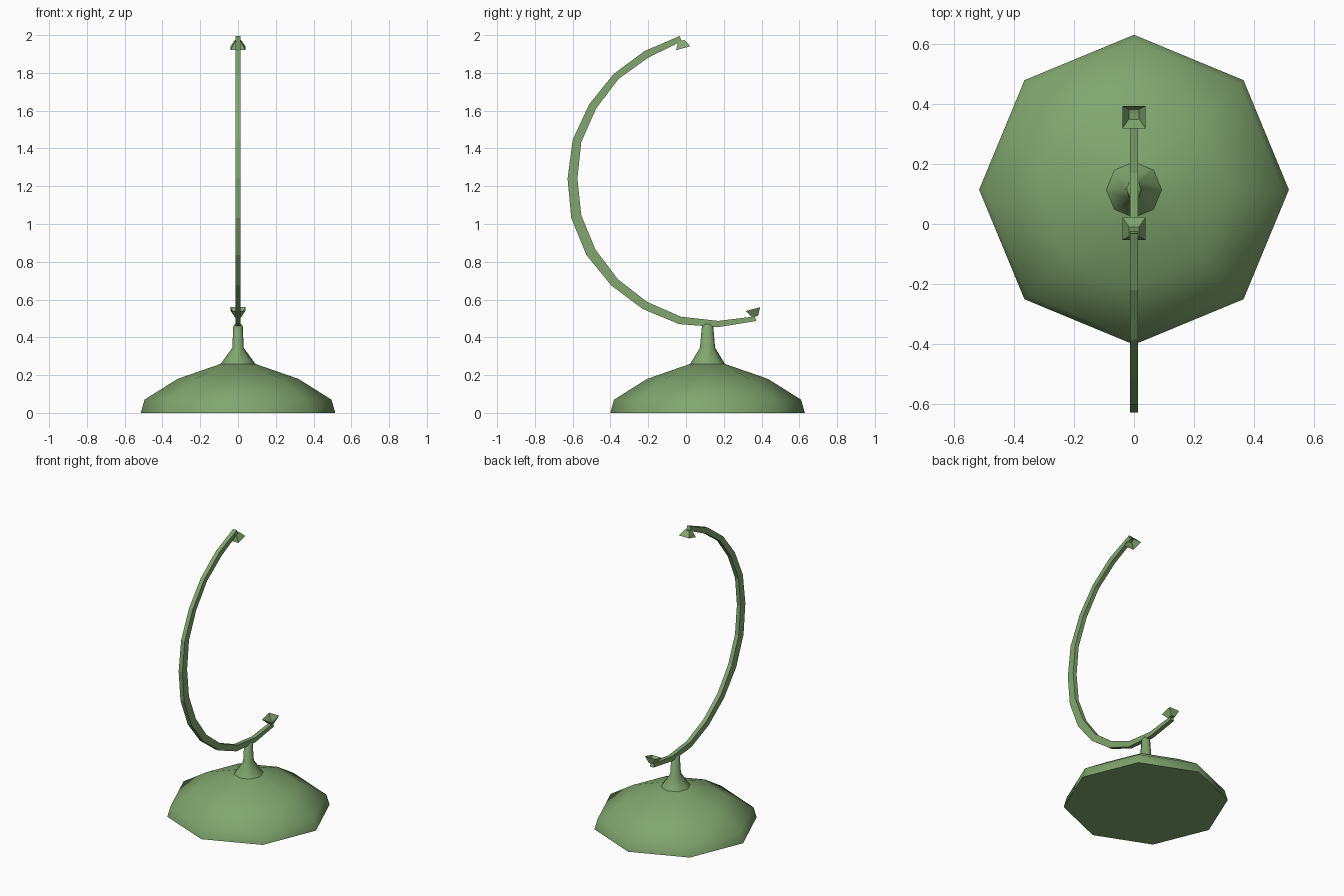
import bpy, bmesh
from math import sin, cos, pi, radians

cube = bpy.data.objects.get("Cube")
if cube:
    bpy.data.objects.remove(cube)

green = bpy.data.materials.new("sage green")
green.use_nodes = True
color = (0.22, 0.38, 0.16, 1)
green.diffuse_color = color
green.node_tree.nodes["Principled BSDF"].inputs["Base Color"].default_value = color

BASE_Y = 0.114                 # axis of the foot and stem
RING_Y, RING_Z = 0.17, 1.24    # centre of the curved arm


def loft(name, rings, cap_start=True, cap_end=True, smooth=60):
    """Skin a list of equal-sided rings of points."""
    bm = bmesh.new()
    loops = [[bm.verts.new(p) for p in ring] for ring in rings]
    for a, b in zip(loops, loops[1:]):
        n = len(a)
        for i in range(n):
            j = (i + 1) % n
            bm.faces.new((a[i], a[j], b[j], b[i]))
    if cap_start:
        bm.faces.new(loops[0][::-1])
    if cap_end:
        bm.faces.new(loops[-1])
    bmesh.ops.recalc_face_normals(bm, faces=bm.faces)
    mesh = bpy.data.meshes.new(name)
    bm.to_mesh(mesh)
    bm.free()
    mesh.materials.append(green)
    obj = bpy.data.objects.new(name, mesh)
    bpy.context.collection.objects.link(obj)
    bpy.ops.object.select_all(action='DESELECT')
    obj.select_set(True)
    bpy.context.view_layer.objects.active = obj
    if smooth:
        bpy.ops.object.shade_smooth_by_angle(angle=radians(smooth))
    return obj


def octagon(rx, ry, z):
    return [(rx * cos(i * pi / 4), BASE_Y + ry * sin(i * pi / 4), z) for i in range(8)]


def polar(x, radius, angle, offset=0):
    """Point in the arm's plane, with an optional step along the tangent."""
    return (x, RING_Y + radius * cos(angle) - offset * sin(angle),
            RING_Z + radius * sin(angle) + offset * cos(angle))


# Domed foot
loft("domed_foot", [octagon(r, r, z) for r, z in
                    ((0.515, 0), (0.495, 0.07), (0.32, 0.18), (0.09, 0.26))])

# Flared stem
loft("stem", [octagon(*p) for p in
              ((0.093, 0.093, 0.258), (0.03, 0.04, 0.345),
               (0.025, 0.03, 0.46), (0.017, 0.02, 0.47))])

# Curved arm, thickest around the lower back
outer = (0.782, 0.78, 0.783, 0.788, 0.797, 0.797, 0.805,
         0.806, 0.8, 0.797, 0.797, 0.786, 0.78)
inner = (0.752, 0.74, 0.746, 0.745, 0.75, 0.745, 0.75,
         0.75, 0.752, 0.753, 0.757, 0.753, 0.755)
angles = [radians(105 + 15 * i) for i in range(13)]
w = 0.014
loft("curved_arm", [[polar(-w, o, a), polar(w, o, a), polar(w, i, a), polar(-w, i, a)]
                    for o, i, a in zip(outer, inner, angles)], smooth=0)

# Open square cups at both arm ends, facing the centre
for name, angle in (("upper_cup", radians(105)), ("lower_cup", radians(285))):
    rings = []
    for radius, half in ((0.756, 0.016), (0.715, 0.039)):
        rings.append([polar(sx * half, radius, angle, sy * half)
                      for sx, sy in ((-1, -1), (1, -1), (1, 1), (-1, 1))])
    loft(name, rings, cap_end=False, smooth=0)
